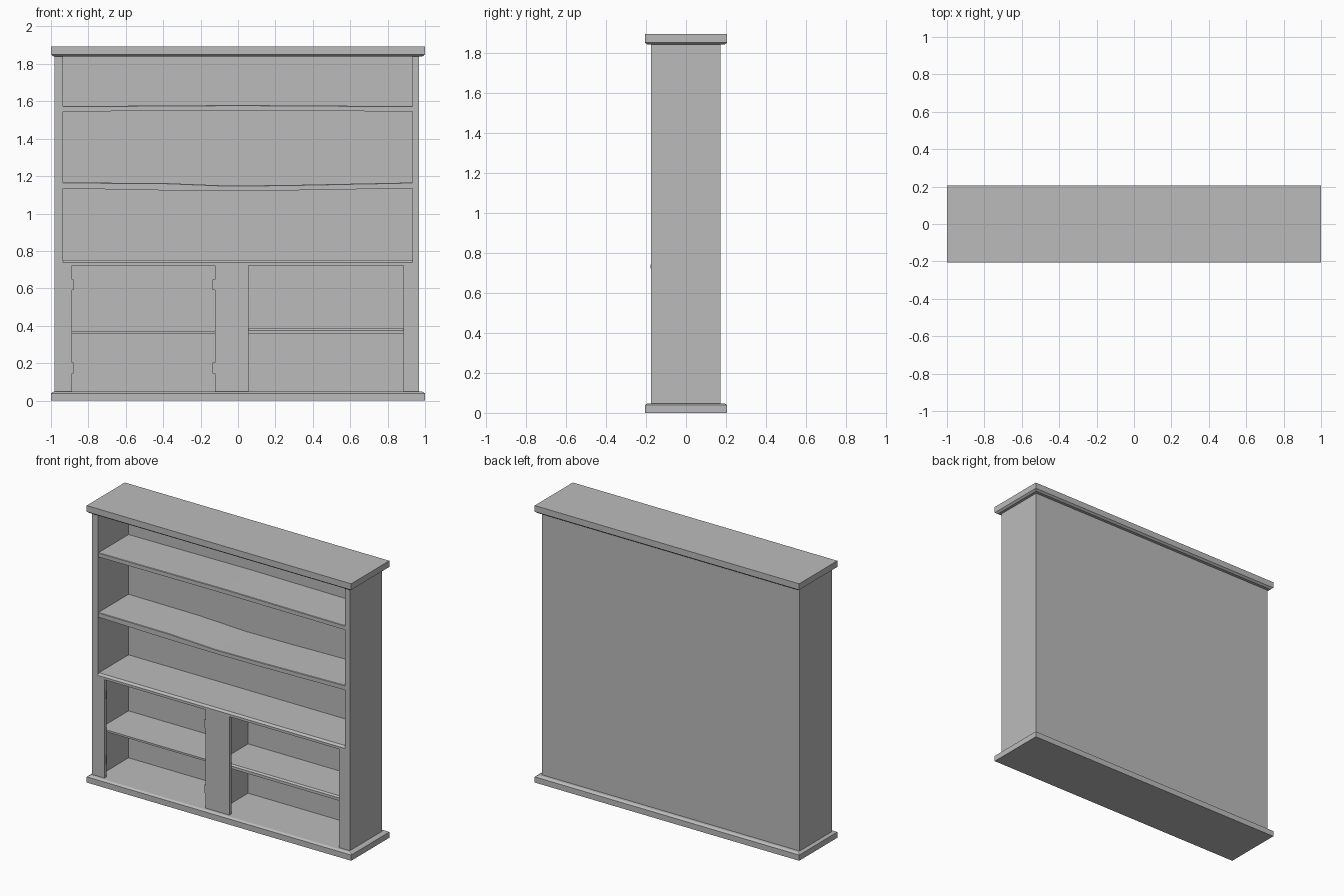
import bpy
import bmesh

cube = bpy.data.objects.get("Cube")
if cube:
    bpy.data.objects.remove(cube, do_unlink=True)

grey = bpy.data.materials.new("plain_grey")
grey.use_nodes = True
grey.diffuse_color = (0.5, 0.5, 0.5, 1)
grey.node_tree.nodes["Principled BSDF"].inputs["Base Color"].default_value = (0.5, 0.5, 0.5, 1)


def loft(name, rings):
    """Closed solid through matching rings of points."""
    bm = bmesh.new()
    loops = [[bm.verts.new(p) for p in ring] for ring in rings]
    for a, b in zip(loops, loops[1:]):
        for i in range(len(a)):
            j = (i + 1) % len(a)
            bm.faces.new((a[i], a[j], b[j], b[i]))
    bm.faces.new(loops[0])
    bm.faces.new(loops[-1])
    bmesh.ops.recalc_face_normals(bm, faces=bm.faces[:])
    mesh = bpy.data.meshes.new(name)
    bm.to_mesh(mesh)
    bm.free()
    mesh.materials.append(grey)
    obj = bpy.data.objects.new(name, mesh)
    bpy.context.collection.objects.link(obj)
    return obj


def rect(x0, x1, y0, y1, z):
    return [(x0, y0, z), (x1, y0, z), (x1, y1, z), (x0, y1, z)]


def box(name, x0, x1, y0, y1, z0, z1):
    return loft(name, [rect(x0, x1, y0, y1, z) for z in (z0, z1)])


def shelf(name, front, stations, lip=0.0):
    """Board that follows (x, bottom, top) stations, with a chamfered front lip."""
    rings = []
    for x, z0, z1 in stations:
        rings.append([(x, front, z0), (x, BACK, z0), (x, BACK, z1),
                      (x, front + lip, z1), (x, front, z1 - lip)])
    return loft(name, rings)


LEFT, RIGHT = -0.98, 0.968        # outer faces of the carcass
IN_L, IN_R = -0.936, 0.933        # inner faces of the carcass
FRONT, REAR, BACK = -0.175, 0.172, 0.155
FLOOR, CEILING = 0.045, 1.843

# Base and cornice slabs with chamfered edges
def slab(name, levels):
    loft(name, [rect(-1 + d, 1 - d, -0.206 + d, 0.206 - d, z) for z, d in levels])


slab("base", [(0, 0), (0.039, 0), (0.048, 0.014)])
slab("cornice", [(1.84, 0.014), (1.851, 0), (1.893, 0)])

# Carcass
box("right_side", LEFT, IN_L, FRONT, REAR, FLOOR, CEILING)
box("left_side", IN_R, RIGHT, FRONT, REAR, FLOOR, CEILING)
box("back_panel", IN_L, IN_R, BACK, REAR, FLOOR, CEILING)

# Open shelves, slightly warped with age
shelf("upper_shelf", FRONT + 0.003,
      [(IN_L, 1.546, 1.574), (0, 1.549, 1.58), (IN_R, 1.546, 1.574)], 0.003)
shelf("middle_shelf", FRONT + 0.003,
      [(IN_L, 1.134, 1.166), (-0.4, 1.124, 1.163), (-0.05, 1.122, 1.149),
       (0.3, 1.124, 1.153), (IN_R, 1.135, 1.166)], 0.003)
shelf("cabinet_top", FRONT - 0.003,
      [(IN_L, 0.722, 0.752), (IN_R, 0.722, 0.752)], 0.013)

# Cabinet face frame and divider
FRAME = FRONT + 0.022
for name, x0, x1 in (("right_stile", IN_L, -0.888), ("centre_stile", -0.124, 0.057),
                     ("left_stile", 0.885, IN_R)):
    box(name, x0, x1, FRONT, FRAME, FLOOR, 0.735)
box("divider", -0.075, -0.032, FRAME, BACK, FLOOR, 0.735)

# Cabinet shelves
shelf("right_cabinet_shelf", FRAME, [(IN_L, 0.356, 0.369), (-0.075, 0.356, 0.369)])
shelf("left_cabinet_shelf", FRAME, [(-0.032, 0.356, 0.385), (IN_R, 0.356, 0.385)], 0.01)

# Hinge plates on the edges of the right cabinet opening
for z in (0.145, 0.59):
    for side, x0, x1 in (("right", -0.89, -0.879), ("centre", -0.136, -0.122)):
        box(side + "_hinge", x0, x1, FRONT + 0.005, FRAME - 0.004, z, z + 0.058)
